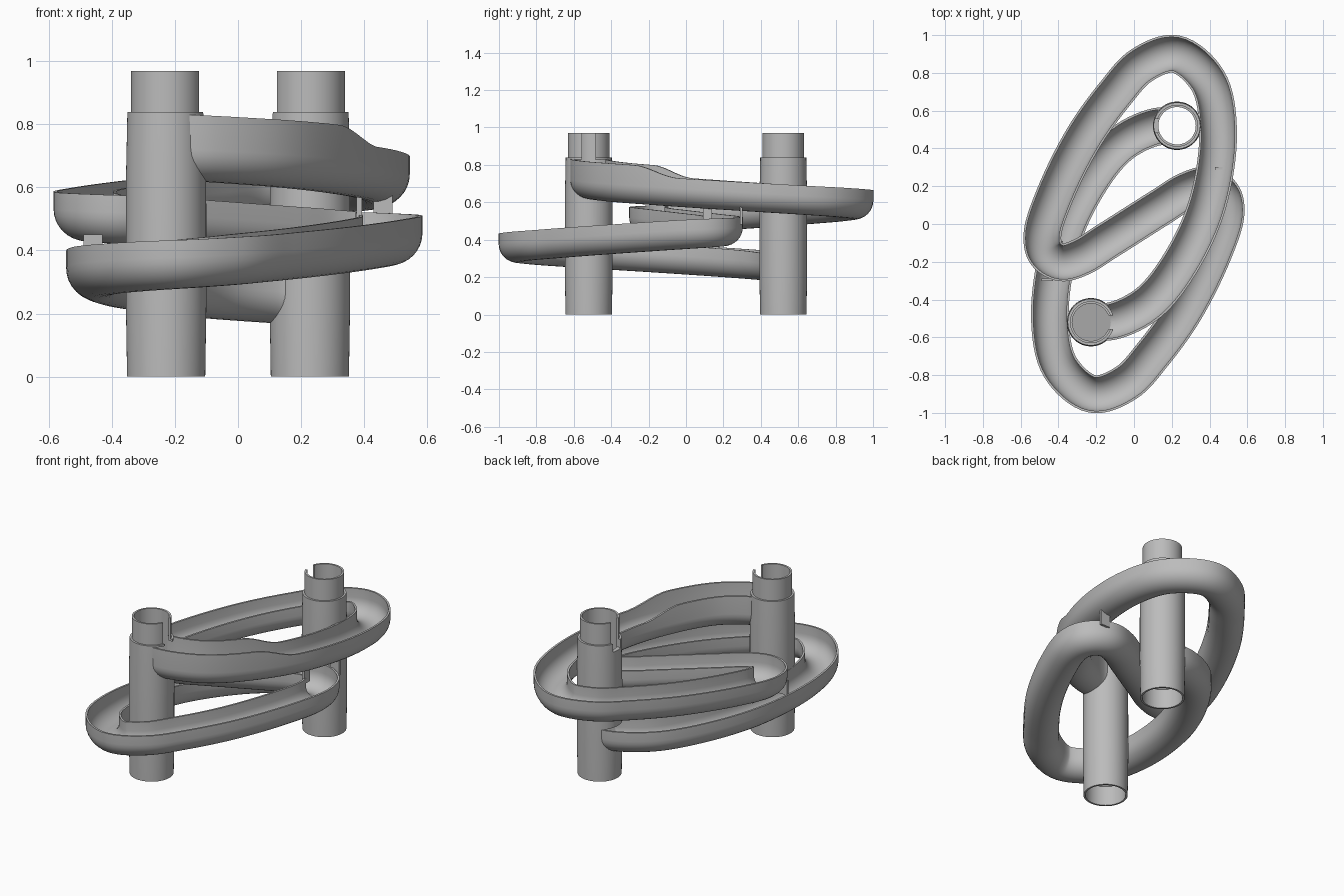
import bpy, bmesh, math
from mathutils import Vector

cube = bpy.data.objects.get("Cube")
if cube:
    bpy.data.objects.remove(cube)

grey = bpy.data.materials.new("plain grey")
grey.use_nodes = True
colour = (0.5, 0.5, 0.5, 1)
grey.diffuse_color = colour
grey.node_tree.nodes["Principled BSDF"].inputs["Base Color"].default_value = colour

TUBE = Vector((0.228, 0.52))
RADIUS, WALL = 0.1, 0.012
Z_START, Z_END = 0.625, 0.162


def add_object(name, bm):
    bmesh.ops.recalc_face_normals(bm, faces=bm.faces)
    mesh = bpy.data.meshes.new(name)
    bm.to_mesh(mesh)
    bm.free()
    mesh.materials.append(grey)
    obj = bpy.data.objects.new(name, mesh)
    bpy.context.collection.objects.link(obj)
    return obj


def activate(obj):
    bpy.ops.object.select_all(action='DESELECT')
    obj.select_set(True)
    bpy.context.view_layer.objects.active = obj


def smooth(obj):
    activate(obj)
    bpy.ops.object.shade_smooth_by_angle(angle=math.radians(35))


def cut(obj, cutter):
    mod = obj.modifiers.new("cut", 'BOOLEAN')
    mod.operation, mod.solver, mod.object = 'DIFFERENCE', 'EXACT', cutter
    activate(obj)
    bpy.ops.object.modifier_apply(modifier=mod.name)
    bpy.data.objects.remove(cutter)


def box(name, centre, size):
    bm = bmesh.new()
    bmesh.ops.create_cube(bm, size=1)
    for v in bm.verts:
        v.co = Vector(c + a * s for c, a, s in zip(centre, v.co, size))
    return add_object(name, bm)


def loft(name, rings, capped):
    bm = bmesh.new()
    loops = [[bm.verts.new(p) for p in ring] for ring in rings]
    pairs = list(zip(loops, loops[1:]))
    if not capped:
        pairs.append((loops[-1], loops[0]))
    for a, b in pairs:
        for i in range(len(a)):
            j = (i + 1) % len(a)
            bm.faces.new((a[i], a[j], b[j], b[i]))
    if capped:
        bm.faces.new(loops[0])
        bm.faces.new(loops[-1])
    return add_object(name, bm)


def revolve(name, centre, profile, capped=False, sides=64):
    angles = [math.tau * k / sides for k in range(sides)]
    return loft(name, [[(centre.x + r * math.cos(a), centre.y + r * math.sin(a), z)
                        for a in angles] for r, z in profile], capped)


# Track centre line: half of it, then the same half turned about the middle
half = [(-0.228, -0.52), (-0.1, -0.51), (0.08, -0.415), (0.25, -0.2), (0.39, 0.11),
        (0.445, 0.5), (0.39, 0.76), (0.22, 0.9), (0.04, 0.84), (-0.1, 0.69),
        (-0.265, 0.46), (-0.42, 0.15), (-0.485, -0.06), (-0.465, -0.155),
        (-0.385, -0.203), (-0.28, -0.175), (-0.15, -0.095), (0, 0)]
knots = [Vector(p) for p in half]
knots += [-p for p in reversed(knots[:-1])]


def spline(pts, steps=8):
    ext = [2 * pts[0] - pts[1]] + pts + [2 * pts[-1] - pts[-2]]
    out = []
    for a, b, c, d in zip(ext, ext[1:], ext[2:], ext[3:]):
        # centripetal spacing keeps the tight turns round
        t1 = (b - a).length ** 0.5
        t2 = t1 + (c - b).length ** 0.5
        t3 = t2 + (d - c).length ** 0.5
        for k in range(steps):
            t = t1 + (t2 - t1) * k / steps
            p = a.lerp(b, t / t1)
            q = b.lerp(c, (t - t1) / (t2 - t1))
            r = c.lerp(d, (t - t2) / (t3 - t2))
            out.append(p.lerp(q, t / t2).lerp(q.lerp(r, (t - t1) / (t3 - t1)),
                                             (t - t1) / (t2 - t1)))
    return out + [pts[-1]]


path = spline(knots)
dist = [0]
for p, q in zip(path, path[1:]):
    dist.append(dist[-1] + (q - p).length)


def wall_height(s):
    # taller walls at the entry, easing down to the normal height
    t = min(max((s - 0.58) / 0.25, 0), 1)
    return 0.21 - 0.055 * t * t * (3 - 2 * t)


def arc(radius, n=16):
    return [(-radius * math.cos(math.pi * k / n), RADIUS - radius * math.sin(math.pi * k / n))
            for k in range(n + 1)]


def channel(h):
    inner = RADIUS - WALL
    return ([(-RADIUS, h)] + arc(RADIUS) + [(RADIUS, h), (inner, h)]
            + arc(inner)[::-1] + [(-inner, h)])


def hollow(h):
    inner = RADIUS - WALL
    return [(-inner, h)] + arc(inner) + [(inner, h)]


def sweep(name, section, indices):
    rings = []
    for i in indices:
        t = path[min(i + 1, len(path) - 1)] - path[max(i - 1, 0)]
        t.normalize()
        z = Z_START + (Z_END - Z_START) * dist[i] / dist[-1]
        rings.append([(path[i].x + t.y * u, path[i].y - t.x * u, z + v)
                      for u, v in section(wall_height(dist[i]))])
    return loft(name, rings, True)


# Winding open channel, trimmed where it meets the tubes
count = len(path)
track = sweep("track", channel, range(count))
for sign in (-1, 1):
    cut(track, revolve("trim", TUBE * sign, [(0.112, -0.1), (0.112, 1.1)], True))
smooth(track)

# Two hollow tubes with narrower collars, a slot and a channel opening
tube_profile = [(0.124, 0), (0.128, 0.25), (0.127, 0.65), (0.123, 0.84), (0.111, 0.84),
                (0.111, 0.97), (0.099, 0.97), (0.099, 0.13), (0.113, 0.12), (0.113, 0)]
for name, sign, span in (("front_tube", -1, range(14)),
                         ("back_tube", 1, range(count - 14, count))):
    centre = TUBE * sign
    tube = revolve(name, centre, tube_profile)
    cut(tube, sweep("opening", hollow, span))
    cut(tube, box("slot", (centre.x - sign * 0.11, centre.y, 0.91), (0.1, 0.072, 0.24)))
    smooth(tube)

# Sloping floor that sends the ball from the front tube onto the track
floor = revolve("entry_floor", -TUBE, [(0.105, 0.668), (0.105, 0.68)], True)
for v in floor.data.vertices:
    v.co.z -= 0.4 * (v.co.x + TUBE.x)

# Small pillars between stacked levels of track
for side, sign, low, high in (("left", 1, 0.48, 0.575), ("right", -1, 0.36, 0.45)):
    mid, tall = (low + high) / 2, high - low
    box(side + "_inner_pillar", (sign * 0.385, sign * 0.115, mid), (0.018, 0.05, tall))
    box(side + "_outer_pillar", (sign * 0.46, sign * 0.295, mid), (0.06, 0.014, tall))
